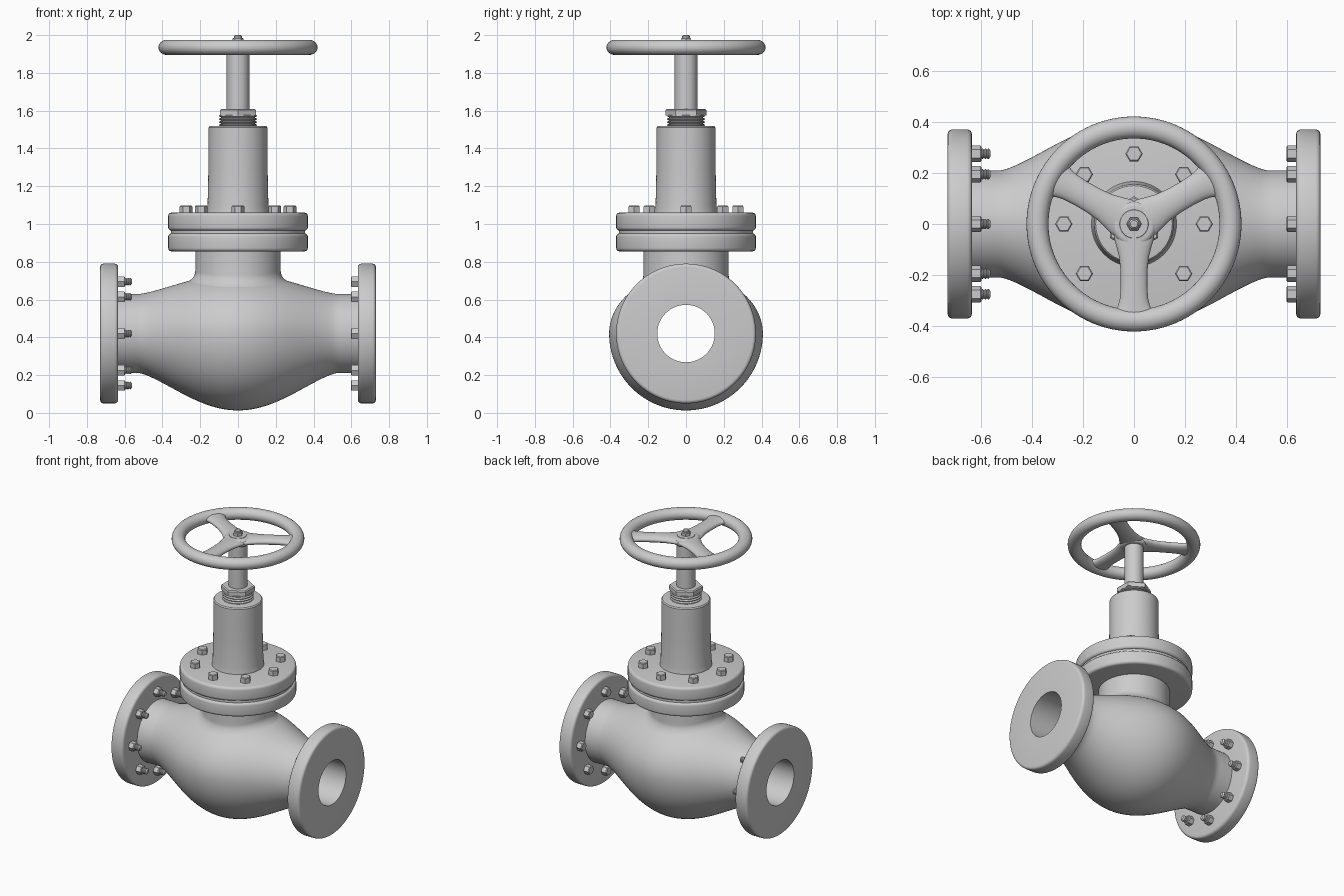
import bpy, bmesh
from math import sin, cos, pi, radians, sqrt
from mathutils import Matrix, Vector

if "Cube" in bpy.data.objects:
    bpy.data.objects.remove(bpy.data.objects["Cube"])

AXIS_Z = 0.42                      # height of the pipe centre line
BORE = 0.152
TO_X = Matrix.Translation((0, 0, AXIS_Z)) @ Matrix.Rotation(pi / 2, 4, 'Y')


def finish(name, bm, mat=None, angle=32):
    bmesh.ops.remove_doubles(bm, verts=bm.verts, dist=1e-5)
    if mat:
        bm.transform(mat)
    bmesh.ops.recalc_face_normals(bm, faces=bm.faces)
    me = bpy.data.meshes.new(name)
    bm.to_mesh(me)
    bm.free()
    me.shade_smooth()
    me.set_sharp_from_angle(angle=radians(angle))
    ob = bpy.data.objects.new(name, me)
    bpy.context.collection.objects.link(ob)
    return ob


def loft(name, rings, closed=False, caps=False, mat=None, angle=32):
    """Skin a list of equal-length rings of points."""
    bm = bmesh.new()
    vs = [[bm.verts.new(p) for p in ring] for ring in rings]
    n = len(vs[0])
    for i in range(len(vs) if closed else len(vs) - 1):
        a, b = vs[i], vs[(i + 1) % len(vs)]
        for j in range(n):
            k = (j + 1) % n
            bm.faces.new((a[j], a[k], b[k], b[j]))
    if caps:
        bm.faces.new(vs[0])
        bm.faces.new(vs[-1])
    return finish(name, bm, mat, angle)


def circle(r, z, n):
    return [(r * cos(2 * pi * j / n), r * sin(2 * pi * j / n), z) for j in range(n)]


def lathe(name, prof, n=64, mat=None, closed=False, angle=32):
    return loft(name, [circle(r, z, n) for r, z in prof], closed, not closed, mat, angle)


def rounded(r, z0, z1, b, steps=4):
    """Outer profile of a disc with rounded rims."""
    arc = [pi / 2 * i / steps for i in range(steps + 1)]
    return ([(r - b + b * sin(a), z0 + b - b * cos(a)) for a in arc] +
            [(r - b + b * cos(a), z1 - b + b * sin(a)) for a in arc])


def threads(r, depth, z0, z1, turns):
    p = (z1 - z0) / turns
    out = []
    for i in range(turns):
        out += [(r - depth, z0 + p * i), (r, z0 + p * (i + .35)), (r, z0 + p * (i + .65))]
    return out + [(r - depth, z1)]


def hexagon(name, r, z0, z1, mat=None, turn=0.0, chamfer=0.005):
    rings = [circle(r, z0, 6), circle(r, z1 - chamfer, 6), circle(r - chamfer, z1, 6)]
    m = (mat or Matrix()) @ Matrix.Rotation(turn, 4, 'Z')
    return loft(name, rings, caps=True, mat=m, angle=15)


# --- globe body: round below, flatter above, with a straight bore
def body_r(x):
    return 0.21 + 0.197 * max(0, cos(min(abs(x) / 0.52, 1) * pi / 2)) ** 1.3


def top_r(x):
    return 0.21 + 0.55 * (body_r(x) - 0.21)


def body_ring(x, n=96):
    pts = []
    for j in range(n):
        a = 2 * pi * j / n
        v = top_r(x) if sin(a) > 0 else body_r(x)
        pts.append((x, body_r(x) * cos(a), AXIS_Z + v * sin(a)))
    return pts


def bore_ring(x, n=96):
    return [(x, BORE * cos(2 * pi * j / n), AXIS_Z + BORE * sin(2 * pi * j / n)) for j in range(n)]


xs = [-0.64] + [-0.54 + 1.08 * i / 54 for i in range(55)] + [0.64]
loft("globe_body", [body_ring(x) for x in xs] + [bore_ring(0.64), bore_ring(-0.64)], closed=True)

# --- neck with a fillet that follows the body surface
def surface_z(x, y):
    return AXIS_Z + top_r(x) * sqrt(max(0, 1 - (y / body_r(x)) ** 2))


rings = [circle(0.226, 0.87, 96)]
for k in range(9):
    p = pi / 2 * k / 8
    ring = []
    for x, y, _ in circle(0.226 + 0.045 * (1 - cos(p)), 0, 96):
        ring.append((x, y, surface_z(x, y) + 0.045 * (1 - sin(p)) - 0.002))
    rings.append(ring)
loft("bonnet_neck", rings)

# --- pipe flanges with their bolts
for side, s in (("left", -1), ("right", 1)):
    z0, z1 = sorted((s * 0.635, s * 0.73))
    prof = [(BORE, z0)] + rounded(0.37, z0, z1, 0.018) + [(BORE, z1)]
    lathe(side + "_pipe_flange", prof, 96, TO_X, closed=True)
    for i in range(8):
        a = i * pi / 4
        # local frame whose +z points from the flange towards the body
        m = (Matrix.Translation((s * 0.635, 0.275 * cos(a), AXIS_Z + 0.275 * sin(a)))
             @ Matrix.Rotation(-s * pi / 2, 4, 'Y'))
        if s < 0:
            hexagon(f"left_flange_nut_{i}", 0.032, -0.005, 0.038, m, pi / 6)
            lathe(f"left_flange_stud_{i}",
                  [(0.016, 0)] + threads(0.02, 0.004, 0.036, 0.07, 3) + [(0.012, 0.073)], 20, m)
        else:
            hexagon(f"right_flange_bolt_{i}", 0.032, -0.005, 0.038, m, pi / 6)

# --- bonnet flange pair, gasket and bolts
lathe("lower_bonnet_flange", rounded(0.37, 0.855, 0.95, 0.018), 96)
lathe("bonnet_gasket", [(0.355, 0.94), (0.355, 0.975)], 96)
lathe("upper_bonnet_flange", rounded(0.37, 0.965, 1.06, 0.018), 96)
for i in range(8):
    a = i * pi / 4
    hexagon(f"bonnet_bolt_{i}", 0.034, 1.05, 1.097,
            Matrix.Translation((0.275 * cos(a), 0.275 * sin(a), 0)))

# --- bonnet tower, gland thread and nut, stem
lathe("bonnet_tower", [(0.168, 1.05), (0.165, 1.07), (0.161, 1.1), (0.157, 1.28),
                       (0.156, 1.51), (0.15, 1.518), (0.14, 1.52)])
lathe("gland_thread", threads(0.1, 0.012, 1.515, 1.58, 4), 48)
hexagon("gland_nut", 0.109, 1.575, 1.61, turn=pi / 2, chamfer=0.007)
lathe("stem", [(0.06, 1.59), (0.06, 1.955), (0.055, 1.962)], 48)

# --- handwheel: rim, hub, three flared spokes
WHEEL_Z = 1.935
rim = []
for i in range(96):
    a = 2 * pi * i / 96
    rim.append([((0.378 + 0.043 * cos(b)) * cos(a), (0.378 + 0.043 * cos(b)) * sin(a),
                 WHEEL_Z + 0.04 * sin(b)) for b in [2 * pi * j / 24 for j in range(24)]])
loft("handwheel_rim", rim, closed=True)
lathe("handwheel_hub", rounded(0.088, 1.908, 1.96, 0.02), 48)
spoke = [(0.02, .08), (0.06, .077), (0.09, .068), (0.13, .058), (0.18, .053), (0.24, .052),
         (0.29, .055), (0.32, .062), (0.34, .074), (0.36, .09)]
for i in range(3):
    rings = []
    for r, w in spoke:
        rings.append([(r, w * cos(b), WHEEL_Z + 0.026 * sin(b))
                      for b in [2 * pi * j / 24 for j in range(24)]])
    loft(f"handwheel_spoke_{i}", rings, caps=True,
         mat=Matrix.Rotation(radians(30 + 120 * i), 4, 'Z'), angle=50)

# --- wheel retaining nut on the stem tip
hexagon("wheel_nut", 0.03, 1.95, 1.986)
lathe("stem_tip", [(0.02, 1.95), (0.02, 1.994), (0.014, 2.0)], 24)
